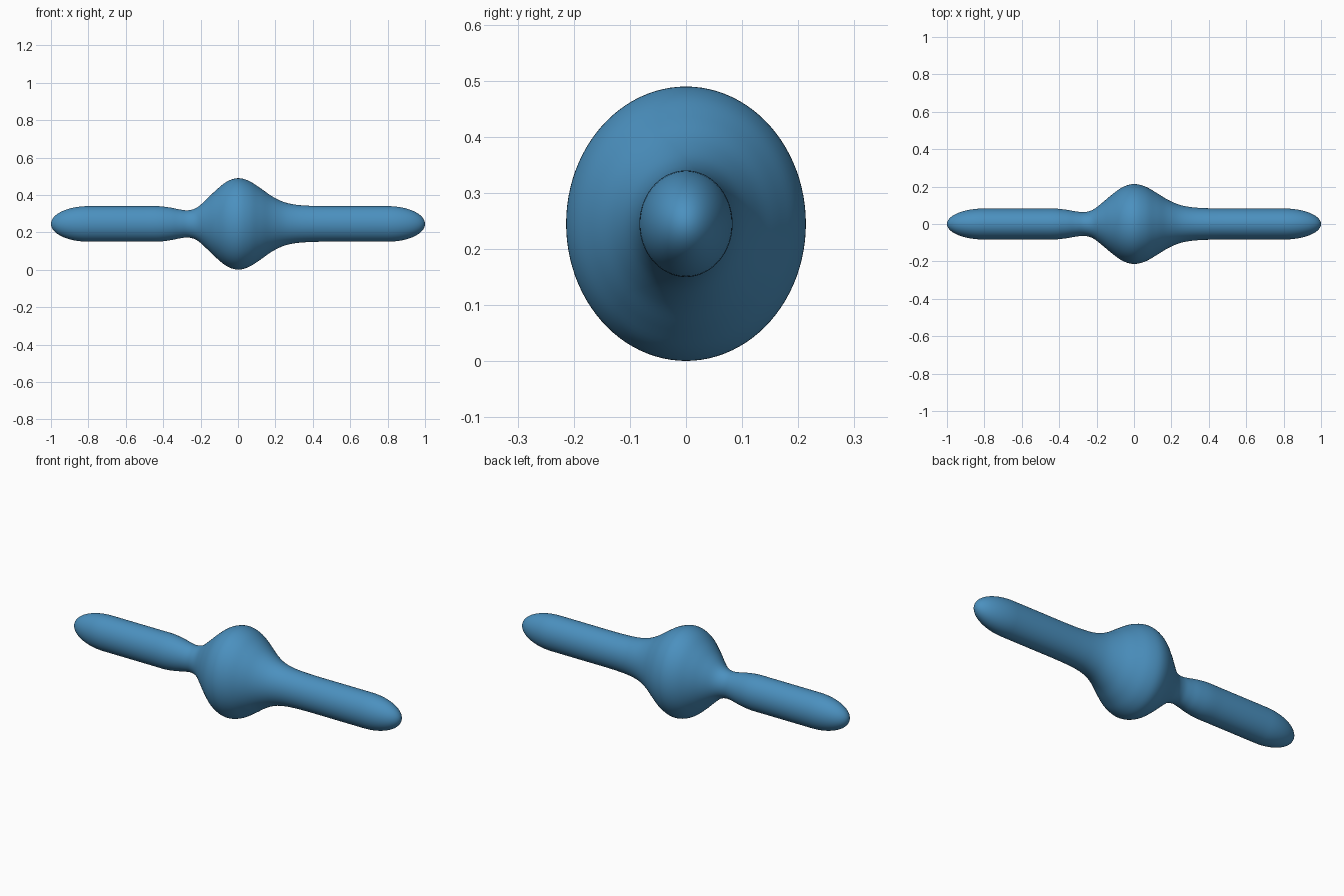
import bpy, bmesh, math

if "Cube" in bpy.data.objects:
    bpy.data.objects.remove(bpy.data.objects["Cube"])

ROD, SQUASH, ZC, SIDES = 0.095, 0.874, 0.245, 96

# Profile (x, radius) of the bulge, with a pinched neck on the left
keys = [(-0.60, ROD), (-0.50, ROD), (-0.42, 0.0945), (-0.36, 0.087), (-0.31, 0.077),
        (-0.265, 0.073), (-0.22, 0.087), (-0.17, 0.130), (-0.12, 0.178), (-0.06, 0.226),
        (0.0, 0.2445), (0.06, 0.229), (0.12, 0.191), (0.18, 0.149), (0.24, 0.119),
        (0.30, 0.104), (0.37, 0.0975), (0.46, ROD), (0.60, ROD)]


def smooth(pts, steps=5):
    """Cubic Hermite curve through the points."""
    n = len(pts)
    m = [(pts[min(i + 1, n - 1)][1] - pts[max(i - 1, 0)][1]) /
         (pts[min(i + 1, n - 1)][0] - pts[max(i - 1, 0)][0]) for i in range(n)]
    out = []
    for i in range(n - 1):
        (x0, r0), (x1, r1) = pts[i], pts[i + 1]
        h = x1 - x0
        for s in range(steps):
            t = s / steps
            r = ((2*t**3 - 3*t**2 + 1) * r0 + (t**3 - 2*t**2 + t) * h * m[i]
                 + (3*t**2 - 2*t**3) * r1 + (t**3 - t**2) * h * m[i + 1])
            out.append((x0 + t * h, r))
    return out + [pts[-1]]


# Long rounded rod ends
cap = [(0.80 + 0.20 * math.sin(a), ROD * math.cos(a))
       for a in (math.pi / 2 * i / 16 for i in range(16))]
profile = [(-x, r) for x, r in reversed(cap)] + smooth(keys) + cap

# Sweep the profile around the x axis with an oval section
bm = bmesh.new()
rings = []
for x, r in profile:
    rings.append([bm.verts.new((x, SQUASH * r * math.cos(a), ZC + r * math.sin(a)))
                  for a in (2 * math.pi * i / SIDES for i in range(SIDES))])
for a, b in zip(rings, rings[1:]):
    for i in range(SIDES):
        j = (i + 1) % SIDES
        bm.faces.new((a[i], a[j], b[j], b[i]))
for x, ring in ((-1, rings[0]), (1, rings[-1])):
    tip = bm.verts.new((x, 0, ZC))
    for i in range(SIDES):
        bm.faces.new((ring[i], ring[(i + 1) % SIDES], tip))
bmesh.ops.recalc_face_normals(bm, faces=bm.faces)
for f in bm.faces:
    f.smooth = True

mesh = bpy.data.meshes.new("bulged_rod")
bm.to_mesh(mesh)
bm.free()
rod = bpy.data.objects.new("bulged_rod", mesh)
bpy.context.collection.objects.link(rod)

# Blue finish
blue = bpy.data.materials.new("blue")
blue.diffuse_color = (0.07, 0.28, 0.52, 1)
blue.use_nodes = True
blue.node_tree.nodes["Principled BSDF"].inputs["Base Color"].default_value = blue.diffuse_color
mesh.materials.append(blue)
